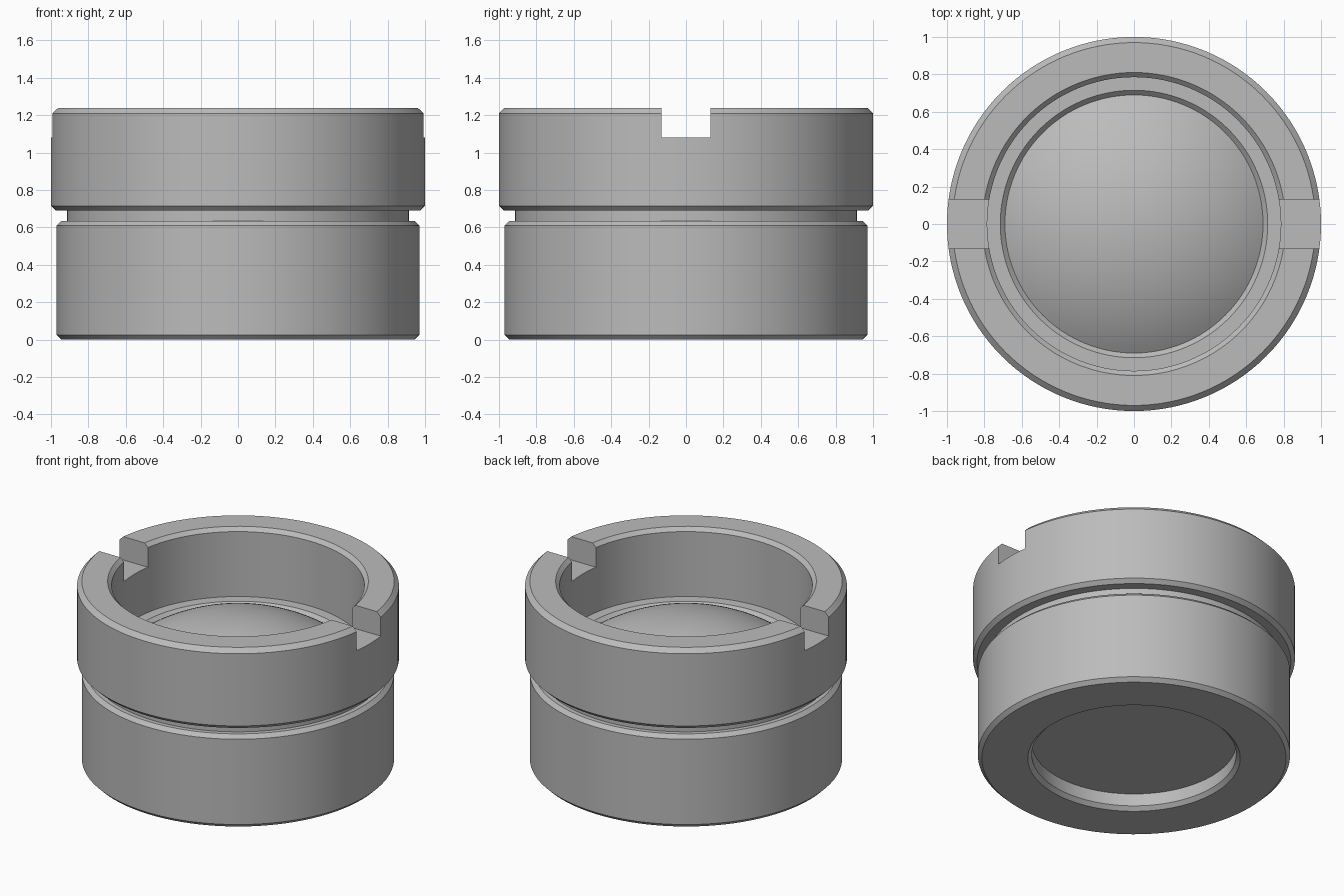
import bpy, bmesh, math
from mathutils import Matrix

old = bpy.data.objects.get("Cube")
if old:
    bpy.data.objects.remove(old, do_unlink=True)

SEGMENTS = 128


def make_material(name, value):
    mat = bpy.data.materials.new(name)
    mat.use_nodes = True
    color = (value, value, value, 1)
    mat.diffuse_color = color
    mat.node_tree.nodes["Principled BSDF"].inputs["Base Color"].default_value = color
    return mat


def finish(name, bm, mat):
    bmesh.ops.recalc_face_normals(bm, faces=bm.faces)
    mesh = bpy.data.meshes.new(name)
    bm.to_mesh(mesh)
    bm.free()
    mesh.materials.append(mat)
    obj = bpy.data.objects.new(name, mesh)
    bpy.context.collection.objects.link(obj)
    return obj


def revolve(name, profile, mat, closed):
    """Spin a (radius, height) profile around the z axis."""
    bm = bmesh.new()
    verts = [bm.verts.new((r, 0, z)) for r, z in profile]
    edges = [bm.edges.new(pair) for pair in zip(verts, verts[1:])]
    if closed:
        edges.append(bm.edges.new((verts[-1], verts[0])))
    bmesh.ops.spin(bm, geom=verts + edges, cent=(0, 0, 0), axis=(0, 0, 1),
                   angle=math.tau, steps=SEGMENTS, use_merge=True)
    bmesh.ops.remove_doubles(bm, verts=bm.verts, dist=1e-5)
    return finish(name, bm, mat)


def smooth(obj):
    bpy.ops.object.select_all(action='DESELECT')
    obj.select_set(True)
    bpy.context.view_layer.objects.active = obj
    bpy.ops.object.shade_smooth_by_angle(angle=math.radians(25))


gray = make_material("satin gray", 0.5)

# Housing: chamfered barrel, groove, wider collar, bore, seat and bottom opening
housing = revolve("housing", [
    (0.66, 0), (0.945, 0), (0.97, 0.025), (0.97, 0.61), (0.945, 0.635),
    (0.915, 0.635), (0.915, 0.69), (0.975, 0.69), (1, 0.715),
    (1, 1.21), (0.97, 1.24), (0.81, 1.24), (0.785, 1.215),
    (0.785, 0.77), (0.715, 0.77), (0.69, 0.745),
    (0.69, 0.11), (0.635, 0.11), (0.635, 0.025)], gray, True)

# Spanner slots through both sides of the collar
bm = bmesh.new()
bmesh.ops.create_cube(bm, size=1, matrix=Matrix.Translation((0, 0, 1.28))
                      @ Matrix.Diagonal((2.4, 0.26, 0.4, 1)))
cutter = finish("slot_cutter", bm, gray)
cutter.hide_render = True
slot = housing.modifiers.new("slots", 'BOOLEAN')
slot.operation = 'DIFFERENCE'
slot.solver = 'EXACT'
slot.object = cutter
bpy.context.view_layer.objects.active = housing
bpy.ops.object.modifier_apply(modifier=slot.name)
bpy.data.objects.remove(cutter, do_unlink=True)
smooth(housing)

# Lens: flat underside and domed top
DOME, EDGE, RIM_Z, RINGS = 1.2, 0.69, 0.75, 20
tilt = math.asin(EDGE / DOME)
center_z = RIM_Z - DOME * math.cos(tilt)
dome = [(DOME * math.sin(tilt * i / RINGS), center_z + DOME * math.cos(tilt * i / RINGS))
        for i in range(RINGS, -1, -1)]
lens = revolve("lens", [(0, 0.11), (EDGE, 0.11)] + dome, gray, False)
smooth(lens)
